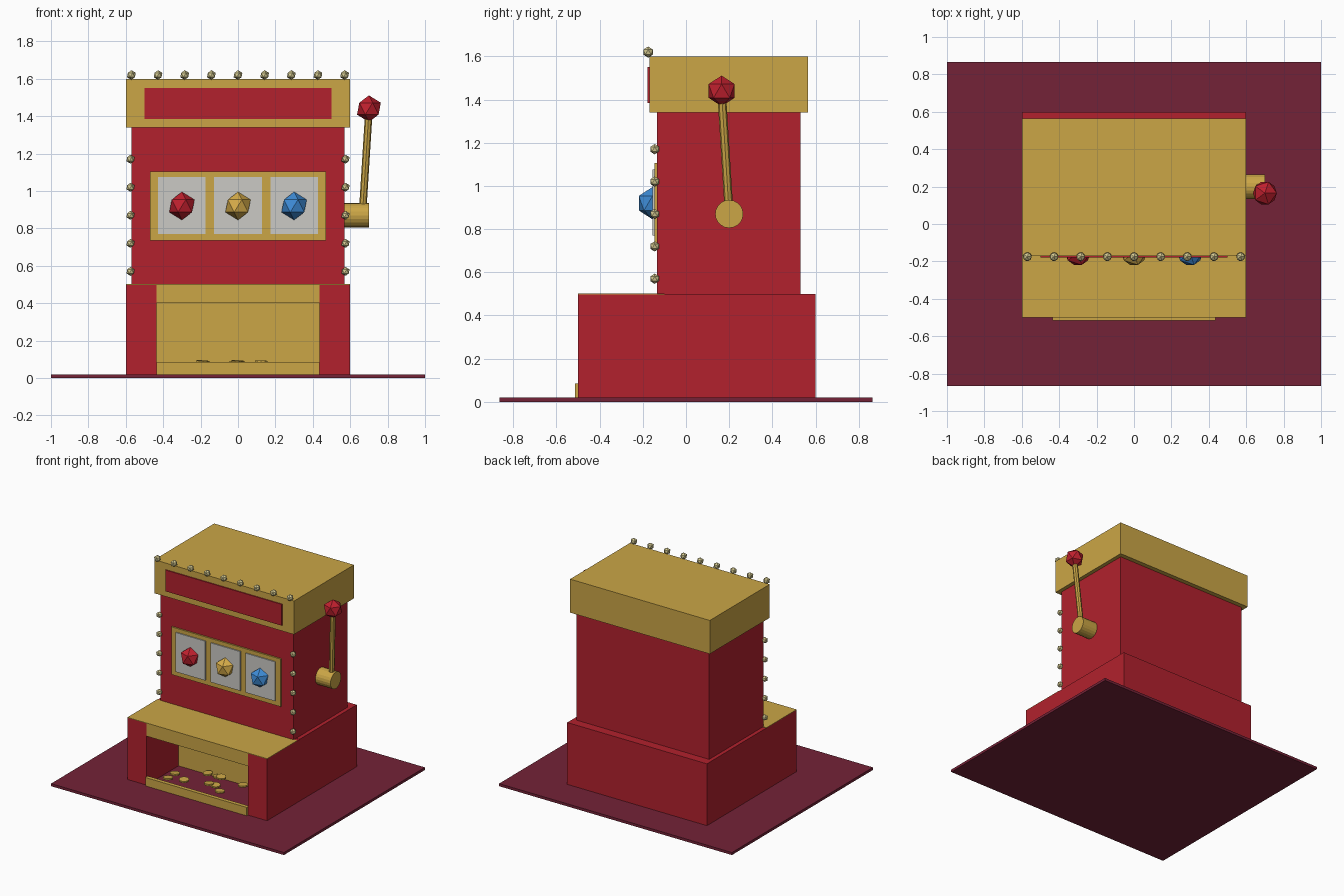
import bpy, math, random
from mathutils import Vector

if "Cube" in bpy.data.objects:
    bpy.data.objects.remove(bpy.data.objects["Cube"])

random.seed(4)


def linear(c):
    c /= 255
    return c / 12.92 if c <= 0.04045 else ((c + 0.055) / 1.055) ** 2.4


def material(name, r, g, b):
    m = bpy.data.materials.new(name)
    m.diffuse_color = (linear(r), linear(g), linear(b), 1)
    m.use_nodes = True
    m.node_tree.nodes["Principled BSDF"].inputs["Base Color"].default_value = m.diffuse_color
    return m


RED = material("cabinet red", 178, 33, 45)
GOLD = material("gold", 203, 166, 70)
MAROON = material("carpet maroon", 116, 34, 55)
GREY = material("reel grey", 203, 202, 197)
BLUE = material("gem blue", 62, 140, 215)
BRIGHT_RED = material("knob red", 192, 32, 46)
BRIGHT_GOLD = material("gem gold", 216, 174, 74)
CREAM = material("bulb cream", 214, 203, 146)


def finish(name, mat):
    o = bpy.context.object
    o.name = name
    o.data.materials.append(mat)
    return o


def box(name, mat, x, y, z):
    """Box from (min, max) ranges on each axis."""
    bpy.ops.mesh.primitive_cube_add(size=1, location=[(a + b) / 2 for a, b in (x, y, z)])
    o = finish(name, mat)
    o.scale = [b - a for a, b in (x, y, z)]
    bpy.ops.object.transform_apply(location=False, rotation=False, scale=True)
    return o


def ball(name, mat, loc, r):
    bpy.ops.mesh.primitive_ico_sphere_add(subdivisions=1, radius=r, location=loc)
    return finish(name, mat)


def rod(name, mat, a, b, r, sides):
    """Cylinder running from point a to point b."""
    a, b = Vector(a), Vector(b)
    d = b - a
    bpy.ops.mesh.primitive_cylinder_add(vertices=sides, radius=r, depth=d.length, location=(a + b) / 2,
                                        rotation=d.to_track_quat('Z', 'Y').to_euler())
    return finish(name, mat)


# Carpet
box("carpet", MAROON, (-1, 1), (-0.865, 0.865), (0, 0.02))

# Base: rear block, side walls, counter and payout tray
box("base_rear", RED, (-0.6, 0.6), (-0.1, 0.6), (0.02, 0.5))
for s, side in ((-1, "left"), (1, "right")):
    xs = sorted((s * 0.435, s * 0.6))
    box(f"base_wall_{side}", RED, xs, (-0.5, -0.1), (0.02, 0.498))
box("counter_front", GOLD, (-0.435, 0.435), (-0.5, -0.1), (0.4, 0.499))
box("counter_top", GOLD, (-0.6, 0.6), (-0.5, -0.13), (0.498, 0.502))
box("tray_back", GOLD, (-0.435, 0.435), (-0.108, -0.1), (0.02, 0.4))
box("tray_lip", GOLD, (-0.435, 0.435), (-0.515, -0.485), (0.02, 0.085))

# Coins in the tray
coins = [(-0.335, -0.295), (-0.337, -0.377), (-0.188, -0.394), (-0.148, -0.16), (-0.062, -0.16),
         (0.0, -0.205), (-0.015, -0.334), (0.03, -0.32), (0.124, -0.4), (0.19, -0.21), (0.34, -0.3)]
for x, y in coins:
    bpy.ops.mesh.primitive_cylinder_add(vertices=10, radius=0.036, depth=0.012,
                                        location=(x, y, random.uniform(0.05, 0.09)),
                                        rotation=(random.uniform(-0.1, 0.1), random.uniform(-0.1, 0.1), 0))
    finish("coin", GOLD)

# Cabinet, top box and sign
box("cabinet", RED, (-0.57, 0.57), (-0.135, 0.53), (0.5, 1.34))
box("top_box", GOLD, (-0.6, 0.6), (-0.17, 0.565), (1.34, 1.6))
box("sign_panel", RED, (-0.5, 0.5), (-0.178, -0.17), (1.385, 1.55))

# Reel frame, windows and gems
box("reel_frame", GOLD, (-0.47, 0.47), (-0.147, -0.135), (0.735, 1.105))
for x, mat in ((-0.3, BRIGHT_RED), (0, BRIGHT_GOLD), (0.3, BLUE)):
    box("reel_window", GREY, (x - 0.127, x + 0.127), (-0.155, -0.147), (0.77, 1.075))
    ball("reel_gem", mat, (x, -0.155, 0.92), 0.075)

# Light bulbs along the top edge and down both front corners
for i in range(9):
    ball("top_bulb", CREAM, (-0.57 + i * 0.1425, -0.175, 1.62), 0.026)
for s in (-1, 1):
    for i in range(5):
        ball("side_bulb", CREAM, (s * 0.575, -0.145, 0.57 + i * 0.15), 0.024)

# Pull lever
rod("lever_hub", GOLD, (0.57, 0.2, 0.87), (0.7, 0.2, 0.87), 0.065, 20)
rod("lever_arm", GOLD, (0.665, 0.2, 0.87), (0.7, 0.165, 1.43), 0.02, 8)
ball("lever_knob", BRIGHT_RED, (0.7, 0.165, 1.44), 0.071)
